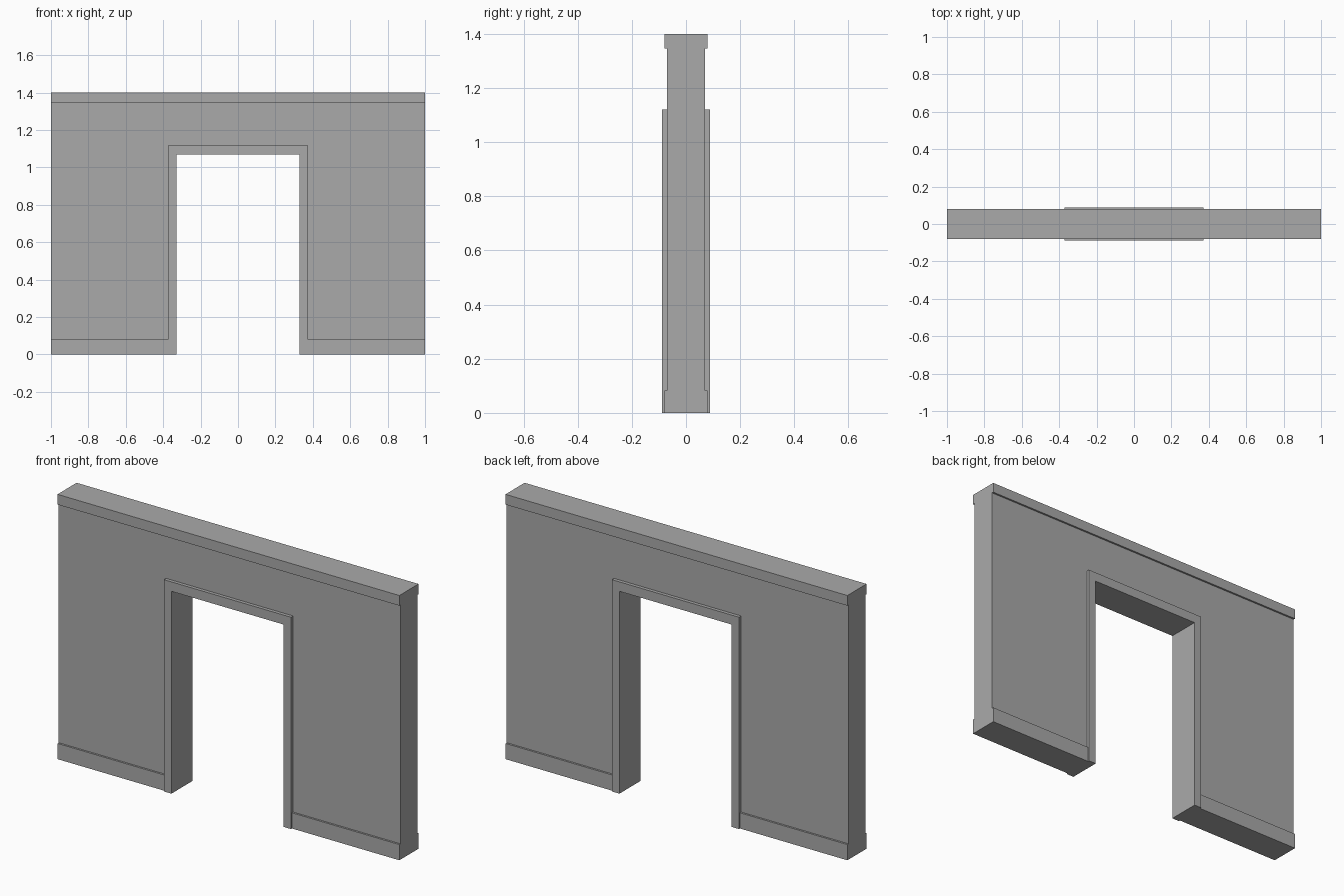
import bpy, bmesh

if "Cube" in bpy.data.objects:
    bpy.data.objects.remove(bpy.data.objects["Cube"])

grey = bpy.data.materials.new("plaster grey")
grey.diffuse_color = (0.4, 0.4, 0.4, 1)
grey.use_nodes = True
grey.node_tree.nodes["Principled BSDF"].inputs["Base Color"].default_value = grey.diffuse_color

HALF, TOP = 1.0, 1.4            # wall half length and height
OUT_X, OUT_Z = 0.372, 1.12      # outer edge of the door frame
IN_X, IN_Z = 0.328, 1.07        # clear doorway
WALL_Y, TRIM_Y, FRAME_Y = 0.07, 0.08, 0.088
BASE_Z, CORNICE_Z = 0.083, 1.346


def extrude_profile(name, points, half_depth):
    """Extrude an x-z outline through the wall thickness."""
    bm = bmesh.new()
    face = bm.faces.new([bm.verts.new((x, -half_depth, z)) for x, z in points])
    ext = bmesh.ops.extrude_face_region(bm, geom=[face])
    moved = [g for g in ext["geom"] if isinstance(g, bmesh.types.BMVert)]
    bmesh.ops.translate(bm, verts=moved, vec=(0, 2 * half_depth, 0))
    bmesh.ops.recalc_face_normals(bm, faces=bm.faces)
    mesh = bpy.data.meshes.new(name)
    bm.to_mesh(mesh)
    bm.free()
    mesh.materials.append(grey)
    obj = bpy.data.objects.new(name, mesh)
    bpy.context.collection.objects.link(obj)
    return obj


def rect(x0, x1, z0, z1):
    return [(x0, z0), (x1, z0), (x1, z1), (x0, z1)]


def arch(half_out, z_out, half_in, z_in):
    """Upside-down U outline standing on the floor."""
    return [(-half_out, 0), (-half_in, 0), (-half_in, z_in), (half_in, z_in),
            (half_in, 0), (half_out, 0), (half_out, z_out), (-half_out, z_out)]


# Wall between skirting and cornice, with the opening for the frame
wall = [(-HALF, BASE_Z), (-OUT_X, BASE_Z), (-OUT_X, OUT_Z), (OUT_X, OUT_Z),
        (OUT_X, BASE_Z), (HALF, BASE_Z), (HALF, CORNICE_Z), (-HALF, CORNICE_Z)]
extrude_profile("wall", wall, WALL_Y)

# Cornice along the top
extrude_profile("cornice", rect(-HALF, HALF, CORNICE_Z, TOP), TRIM_Y)

# Skirting on each side of the doorway
for side, x0, x1 in (("left", -HALF, -OUT_X), ("right", OUT_X, HALF)):
    extrude_profile("skirting_" + side, rect(x0, x1, 0, BASE_Z), TRIM_Y)

# Door frame lining the opening
extrude_profile("door_frame", arch(OUT_X, OUT_Z, IN_X, IN_Z), FRAME_Y)
